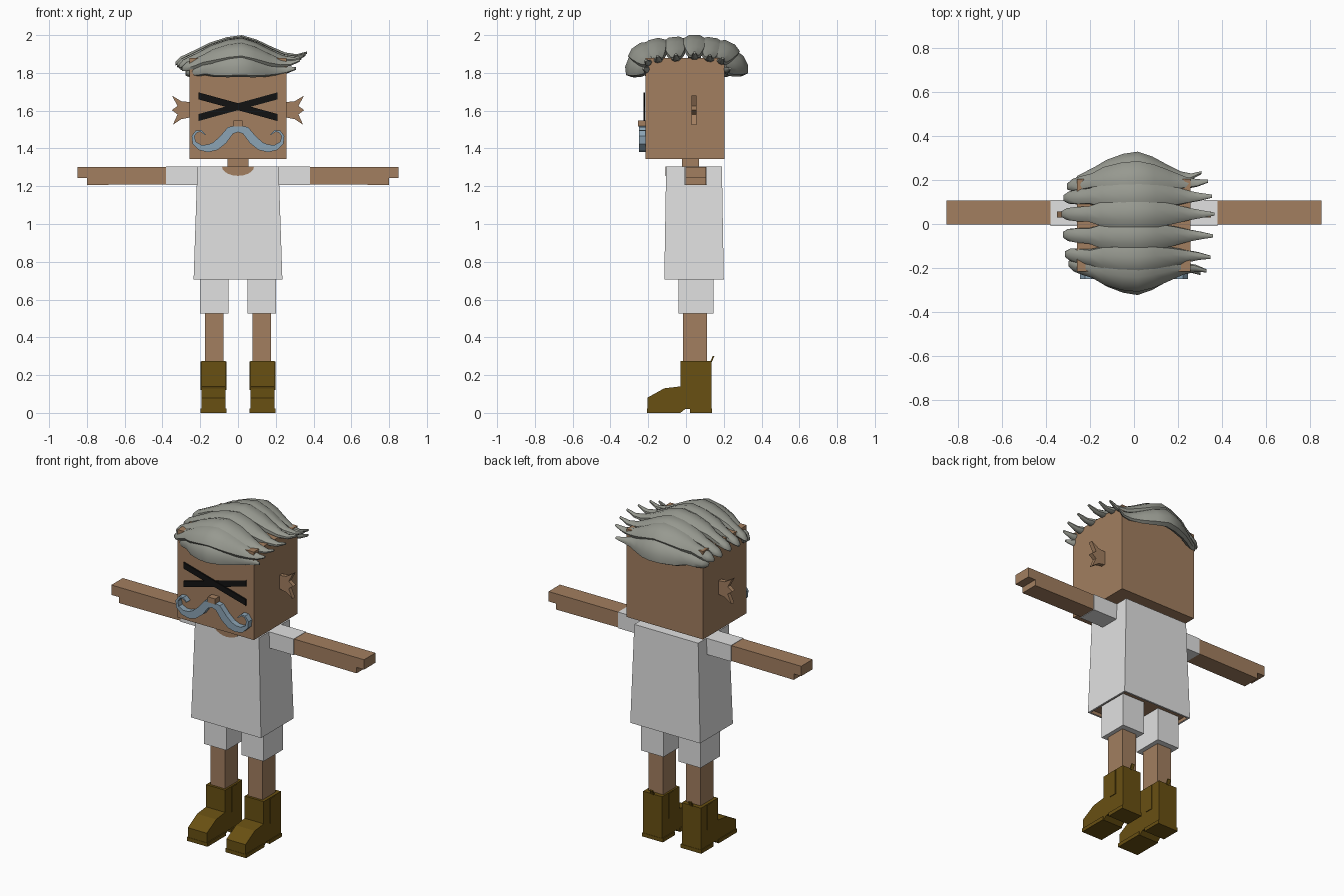
import bpy, bmesh, math
from mathutils import Vector

if "Cube" in bpy.data.objects:
    bpy.data.objects.remove(bpy.data.objects["Cube"], do_unlink=True)


def material(name, rgb):
    m = bpy.data.materials.new(name)
    m.use_nodes = True
    col = (*rgb, 1.0)
    m.diffuse_color = col
    m.node_tree.nodes["Principled BSDF"].inputs["Base Color"].default_value = col
    return m


SKIN = material("tan skin", (0.36, 0.21, 0.115))
CLOTH = material("white cloth", (0.75, 0.75, 0.75))
BOOT = material("brown leather", (0.14, 0.08, 0.006))
HAIR = material("grey hair", (0.31, 0.32, 0.28))
WHISKER = material("blue grey whiskers", (0.26, 0.37, 0.46))
BLACK = material("black", (0.006, 0.006, 0.006))


def finish(name, bm, *mats):
    bmesh.ops.recalc_face_normals(bm, faces=bm.faces)
    mesh = bpy.data.meshes.new(name)
    bm.to_mesh(mesh)
    bm.free()
    ob = bpy.data.objects.new(name, mesh)
    bpy.context.collection.objects.link(ob)
    for m in mats:
        mesh.materials.append(m)
    return ob


def prism(name, pts, axis, lo, hi, mat):
    """Extrude a (y,z) outline along x, or an (x,z) outline along y."""
    bm = bmesh.new()
    place = (lambda a, b, d: (d, a, b)) if axis == "x" else (lambda a, b, d: (a, d, b))
    rings = [[bm.verts.new(place(a, b, d)) for a, b in pts] for d in (lo, hi)]
    for r in rings:
        bm.faces.new(r)
    n = len(pts)
    for i in range(n):
        j = (i + 1) % n
        bm.faces.new((rings[0][i], rings[0][j], rings[1][j], rings[1][i]))
    return finish(name, bm, mat)


def box(name, x, y, z, mat):
    pts = [(x[0], z[0]), (x[1], z[0]), (x[1], z[1]), (x[0], z[1])]
    return prism(name, pts, "y", y[0], y[1], mat)


def ribbon(path, widths):
    """Outline of a flat strip that follows a path."""
    pts = [Vector(p) for p in path]
    left, right = [], []
    for i, p in enumerate(pts):
        t = (pts[min(i + 1, len(pts) - 1)] - pts[max(i - 1, 0)]).normalized()
        n = Vector((-t.y, t.x)) * widths[i] / 2
        if i == 0:
            n = Vector((0, widths[0] / 2))
        left.append(p + n)
        right.append(p - n)
    return [tuple(p) for p in left + right[::-1]]


def flip(pts, s):
    return [(s * a, b) for a, b in pts]


def span(a, b, s):
    return sorted((s * a, s * b))


# Head and neck
box("head", (-0.258, 0.257), (-0.215, 0.205), (1.345, 1.88), SKIN)
box("neck", (-0.055, 0.055), (-0.02, 0.07), (1.26, 1.36), SKIN)

# Face
box("nose", (-0.025, 0.025), (-0.255, -0.21), (1.515, 1.548), SKIN)
for s, side in ((1, "left"), (-1, "right")):
    bar = [(-0.21, 1.66), (0.21, 1.545), (0.21, 1.582), (-0.21, 1.697)]
    prism(f"eye_bar_{side}", flip(bar, s), "y", -0.224 - 0.002 * s, -0.217, BLACK)

    path = [(0, 1.505), (0.04, 1.495), (0.08, 1.445), (0.12, 1.412), (0.16, 1.4),
            (0.2, 1.405), (0.232, 1.43), (0.238, 1.465), (0.22, 1.49),
            (0.195, 1.492), (0.172, 1.472)]
    widths = [0.036, 0.044, 0.048, 0.046, 0.04, 0.03, 0.02, 0.015, 0.012, 0.01, 0.006]
    prism(f"moustache_{side}", flip(ribbon(path, widths), s), "y", -0.25, -0.213, WHISKER)

    ear = [(0.25, 1.645), (0.3, 1.65), (0.35, 1.68), (0.32, 1.625), (0.35, 1.603),
           (0.32, 1.58), (0.345, 1.525), (0.3, 1.555), (0.25, 1.565)]
    prism(f"ear_{side}", flip(ear, s), "y", 0.03, 0.056, SKIN)

# Shirt: tapered block with a recessed underside
bm = bmesh.new()
rings = []
for hx, y0, y1, z in ((0.235, -0.115, 0.2, 0.705), (0.215, -0.105, 0.19, 1.305)):
    rings.append([bm.verts.new((x, y, z)) for x, y in
                  ((-hx, y0), (hx, y0), (hx, y1), (-hx, y1))])
base = bm.faces.new(rings[0])
bm.faces.new(rings[1])
for i in range(4):
    j = (i + 1) % 4
    bm.faces.new((rings[0][i], rings[0][j], rings[1][j], rings[1][i]))
bmesh.ops.recalc_face_normals(bm, faces=bm.faces)
bmesh.ops.inset_region(bm, faces=[base], thickness=0.015)
base.material_index = 1
lifted = bmesh.ops.extrude_face_region(bm, geom=[base])["geom"]
bmesh.ops.translate(bm, vec=(0, 0, 0.02),
                    verts=[v for v in lifted if isinstance(v, bmesh.types.BMVert)])
if base.is_valid:
    bm.faces.remove(base)
finish("shirt", bm, CLOTH, SKIN)

scoop = [(0.085 * math.cos(a), 1.305 - 0.05 * math.sin(a))
         for a in (math.pi * i / 10 for i in range(11))]
prism("neckline", scoop, "y", -0.109, -0.102, SKIN)

# Limbs
for s, side in ((1, "left"), (-1, "right")):
    box(f"sleeve_{side}", span(0.18, 0.38, s), (-0.008, 0.11), (1.207, 1.305), CLOTH)
    arm = [(0.37, 1.21), (0.8, 1.207), (0.8, 1.243), (0.85, 1.243), (0.85, 1.303), (0.37, 1.303)]
    prism(f"arm_{side}", flip(arm, s), "y", -0.003, 0.107, SKIN)

    box(f"shorts_{side}", span(0.05, 0.2, s), (-0.04, 0.145), (0.525, 0.74), CLOTH)
    box(f"leg_{side}", span(0.077, 0.175, s), (-0.015, 0.11), (0.25, 0.54), SKIN)

    # Boots with heel, arch, side panel and pull tab
    boot = [(-0.205, 0), (-0.03, 0), (-0.005, 0.02), (0.02, 0.02), (0.02, 0), (0.135, 0),
            (0.135, 0.275), (-0.03, 0.275), (-0.03, 0.14), (-0.115, 0.13), (-0.205, 0.08)]
    prism(f"boot_{side}", boot, "x", *span(0.066, 0.194, s), BOOT)
    box(f"boot_heel_{side}", span(0.06, 0.199, s), (0.02, 0.137), (0, 0.022), BOOT)
    box(f"boot_sole_{side}", span(0.06, 0.199, s), (-0.207, -0.03), (0, 0.022), BOOT)
    box(f"boot_panel_{side}", span(0.062, 0.198, s), (0.03, 0.075), (0.12, 0.272), BOOT)
    tab = [(0.127, 0.27), (0.137, 0.27), (0.15, 0.3), (0.143, 0.303)]
    prism(f"boot_tab_{side}", tab, "x", *span(0.12, 0.14, s), BOOT)


# Hair: swept locks running side to side, fanned from front to back
# Each station is x, drop below the crest, half width, half thickness
STATIONS = [(-0.33, 0.115, 0.012, 0.01), (-0.305, 0.1, 0.027, 0.02),
            (-0.26, 0.083, 0.033, 0.024), (-0.21, 0.06, 0.034, 0.025),
            (-0.15, 0.035, 0.054, 0.03), (-0.06, 0.01, 0.064, 0.034),
            (0.02, 0, 0.066, 0.035), (0.1, 0.022, 0.06, 0.033),
            (0.18, 0.054, 0.045, 0.027), (0.25, 0.076, 0.028, 0.019),
            (0.31, 0.078, 0.017, 0.012), (0.365, 0.058, 0.007, 0.006)]


def lock(name, y, z, tilt, stretch):
    bm = bmesh.new()
    up = Vector((0, math.sin(tilt), math.cos(tilt)))
    across = Vector((0, math.cos(tilt), -math.sin(tilt)))
    rings = []
    for x, drop, w, h in STATIONS:
        c = Vector((x * stretch, y, z)) - up * drop
        ring = []
        for k in range(8):
            a = math.tau * (k + 0.5) / 8
            ring.append(bm.verts.new(c + across * w * math.cos(a) * 1.08
                                     + up * h * math.sin(a) * 1.08))
        rings.append(ring)
    for a, b in zip(rings, rings[1:]):
        for k in range(8):
            j = (k + 1) % 8
            bm.faces.new((a[k], a[j], b[j], b[k]))
    bm.faces.new(rings[0])
    bm.faces.new(rings[-1])
    ob = finish(name, bm, HAIR)
    for p in ob.data.polygons:
        p.use_smooth = True
    bpy.ops.object.select_all(action="DESELECT")
    ob.select_set(True)
    bpy.context.view_layer.objects.active = ob
    bpy.ops.object.shade_smooth_by_angle(angle=math.radians(50))


LOCKS = [(-0.28, 1.845, -1.2, 0.83), (-0.245, 1.915, -0.6, 0.9), (-0.165, 1.945, -0.25, 0.95),
         (-0.06, 1.955, -0.1, 0.98), (0.045, 1.965, 0, 1.0), (0.135, 1.952, 0.15, 0.97),
         (0.22, 1.93, 0.45, 0.92), (0.285, 1.85, 1.1, 0.84)]
for i, spec in enumerate(LOCKS):
    lock(f"hair_lock_{i + 1}", *spec)
